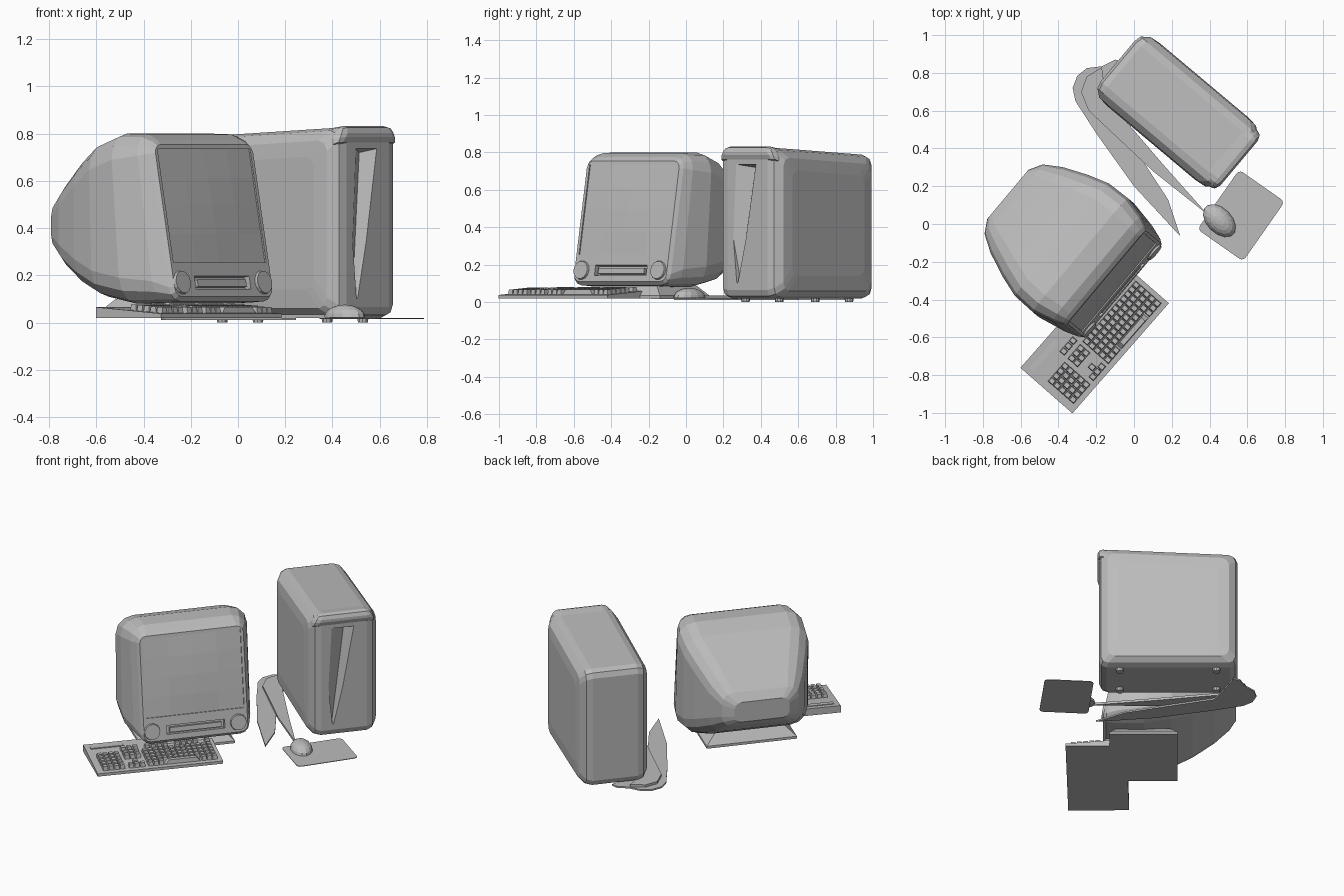
import bpy, bmesh, math
from mathutils import Matrix, Vector

if "Cube" in bpy.data.objects:
    bpy.data.objects.remove(bpy.data.objects["Cube"], do_unlink=True)

grey = bpy.data.materials.new("plain grey")
grey.use_nodes = True
GREY = (0.5, 0.5, 0.5, 1)
grey.diffuse_color = GREY
grey.node_tree.nodes["Principled BSDF"].inputs["Base Color"].default_value = GREY

YAW = math.radians(-40)  # local +x is the front of the machine


def finish(name, bm, origin=(0, 0, 0), yaw=YAW):
    bmesh.ops.recalc_face_normals(bm, faces=bm.faces)
    mesh = bpy.data.meshes.new(name)
    bm.to_mesh(mesh)
    bm.free()
    mesh.materials.append(grey)
    obj = bpy.data.objects.new(name, mesh)
    obj.location = origin
    obj.rotation_euler.z = yaw
    bpy.context.collection.objects.link(obj)
    return obj


def add_box(bm, center, size, taper=1.0, tilt=0.0):
    m = Matrix.Translation(center) @ Matrix.Rotation(tilt, 4, 'Y') @ Matrix.Diagonal((*size, 1))
    verts = bmesh.ops.create_cube(bm, size=1)["verts"]
    for v in verts:
        if v.co.z > 0:
            v.co.x *= taper
            v.co.y *= taper
        v.co = m @ v.co
    return verts


def prism(bm, outline, z0, z1):
    face = bm.faces.new([bm.verts.new((x, y, z0)) for x, y in outline])
    for v in bmesh.ops.extrude_face_region(bm, geom=[face])["geom"]:
        if isinstance(v, bmesh.types.BMVert):
            v.co.z = z1


def rounded(half, z0, z1, radius, steps):
    """Points (sideways, height) of a rectangle with rounded corners."""
    mid, tall = (z0 + z1) / 2, (z1 - z0) / 2
    for k, (sy, sz) in enumerate([(1, 1), (-1, 1), (-1, -1), (1, -1)]):
        for step in range(steps + 1):
            a = math.radians(90 * (k + step / steps))
            yield (sy * (half - radius) + radius * math.cos(a),
                   mid + sz * (tall - radius) + radius * math.sin(a))


def loft(bm, rings):
    for a, b in zip(rings, rings[1:]):
        for i in range(len(a)):
            j = (i + 1) % len(a)
            bm.faces.new((a[i], a[j], b[j], b[i]))
    bm.faces.new(rings[0])
    bm.faces.new(rings[-1])


def carve(obj, cutter):
    cutter.hide_render = True
    mod = obj.modifiers.new("carve", 'BOOLEAN')
    mod.operation = 'DIFFERENCE'
    mod.solver = 'EXACT'
    mod.object = cutter
    bpy.context.view_layer.objects.active = obj
    bpy.ops.object.modifier_apply(modifier=mod.name)
    bpy.data.objects.remove(cutter, do_unlink=True)


# Monitor shell: rounded sections from the leaning front to the narrow back
MON = (-0.055, -0.357, 0)
LEAN = 0.185
bm = bmesh.new()
loft(bm, [[bm.verts.new((-back - lean * (z - 0.1), y, z))
           for y, z in rounded(half, z0, z1, radius, 3)]
          for back, half, z0, z1, radius, lean in [
    (0.0, 0.322, 0.11, 0.755, 0.04, LEAN), (0.02, 0.337, 0.09, 0.775, 0.06, LEAN),
    (0.09, 0.362, 0.085, 0.797, 0.09, 0.15), (0.25, 0.393, 0.08, 0.80, 0.11, 0.08),
    (0.41, 0.388, 0.11, 0.757, 0.11, 0.03), (0.54, 0.352, 0.16, 0.69, 0.11, 0),
    (0.67, 0.297, 0.23, 0.595, 0.10, 0), (0.76, 0.24, 0.30, 0.52, 0.07, 0),
    (0.80, 0.17, 0.34, 0.47, 0.04, 0)]])
monitor = finish("monitor_shell", bm, MON)
TILT = -math.atan(LEAN)


def on_front(y, z, out=0.0):
    return Vector((out - LEAN * (z - 0.1), y, z))


bm = bmesh.new()
add_box(bm, on_front(0, 0.495), (0.016, 0.61, 0.49), tilt=TILT)
carve(monitor, finish("screen_cutter", bm, MON))
bm = bmesh.new()
add_box(bm, on_front(0, 0.17), (0.06, 0.36, 0.055), tilt=TILT)
carve(monitor, finish("slot_cutter", bm, MON))

# Gently domed screen glass
bm = bmesh.new()
bmesh.ops.create_grid(bm, x_segments=4, y_segments=4, size=1)
for v in bm.verts:
    y, h = v.co.x, v.co.y
    v.co = on_front(0.304 * y, 0.495 + 0.24 * h, 0.01 * (1 - y * y) * (1 - h * h) - 0.006)
finish("screen", bm, MON)

# Disc drive flap inside the slot
bm = bmesh.new()
add_box(bm, on_front(0, 0.165, -0.014), (0.02, 0.32, 0.03), tilt=TILT)
finish("drive_flap", bm, MON)

# Speakers
for side, name in ((-1, "right_speaker"), (1, "left_speaker")):
    bm = bmesh.new()
    place = Matrix.Translation(on_front(side * 0.268 - 0.004, 0.17)) @ Matrix.Rotation(
        math.pi / 2 + TILT, 4, 'Y')
    bmesh.ops.create_cone(bm, cap_ends=True, segments=14, radius1=0.054, radius2=0.048,
                          depth=0.024, matrix=place)
    finish(name, bm, MON)

# Monitor foot
bm = bmesh.new()
add_box(bm, (-0.245, -0.03, 0.028), (0.41, 0.56, 0.016))
add_box(bm, (-0.245, -0.03, 0.068), (0.41, 0.56, 0.064), taper=0.76)
finish("monitor_foot", bm, MON)

# Tower case: pillowed slab lofted from side to side, rising towards the front
TOWER = (0.231, 0.595, 0)
bm = bmesh.new()
layers = [(0.217, 0.30, 0.14, 0.69), (0.21, 0.365, 0.06, 0.755), (0.178, 0.405, 0.03, 0.795),
          (0.14, 0.415, 0.02, 0.807)]
sides = [(-w, *rest) for w, *rest in layers] + layers[::-1]
loft(bm, [[bm.verts.new((x, w, z + (0.02 * x / 0.4 if z > 0.4 else 0)))
           for x, z in rounded(half, z0, z1, 0.045, 2)] for w, half, z0, z1 in sides])
tower = finish("tower_case", bm, TOWER)

# Tapering recess down the front of the tower
bm = bmesh.new()
for p in [(0.46, -0.15, 0.75), (0.46, 0.1, 0.75), (0.46, -0.08, 0.07), (0.46, -0.06, 0.07),
          (0.36, 0.01, 0.72), (0.39, -0.07, 0.12)]:
    bm.verts.new(p)
bmesh.ops.convex_hull(bm, input=bm.verts[:])
carve(tower, finish("recess_cutter", bm, TOWER))

# Domed brow over the front of the tower
bm = bmesh.new()
for v in add_box(bm, (0.34, 0, 0.795), (0.17, 0.415, 0.085)):
    if v.co.x < 0.3:
        v.co.z -= 0.025
    if v.co.z > 0.8:
        v.co.y *= 0.8
bmesh.ops.bevel(bm, geom=bm.edges[:], offset=0.034, segments=2, profile=0.5, affect='EDGES')
finish("tower_brow", bm, TOWER)

# Tower feet
bm = bmesh.new()
for x in (-0.29, 0.29):
    for y in (-0.118, 0.118):
        bmesh.ops.create_cone(bm, cap_ends=True, segments=10, radius1=0.022, radius2=0.025,
                              depth=0.03, matrix=Matrix.Translation((x, y, 0.015)))
finish("tower_feet", bm, TOWER)

# Keyboard: wedge body; local x runs along it, y runs from front to back
KEYS, KEY_YAW = (-0.325, -1.0, 0), math.radians(48.8)


def deck(y):
    return 0.038 + 0.075 * y


bm = bmesh.new()
for v in add_box(bm, (0.385, 0.182, 0.03), (0.775, 0.366, 0.02)):
    if v.co.z > 0.03:
        v.co.z = deck(v.co.y)
finish("keyboard_body", bm, KEYS, KEY_YAW)

bm = bmesh.new()


def key(x, y, w=0.031, d=0.034):
    add_box(bm, (x, y, deck(y) + 0.011), (w, d, 0.028), taper=0.78)


for row in range(5):
    y = 0.045 + 0.037 * row
    for col in range(4):  # number pad
        key(0.055 + 0.035 * col, y)
    for col in range(13):  # letter block
        if row or col < 3 or col > 9:
            key(0.335 + 0.033 * col, y)
key(0.533, 0.045, 0.22)  # space bar
for col in range(3):  # arrow and page keys
    key(0.215 + 0.035 * col, 0.045)
    for y in (0.156, 0.193):
        key(0.215 + 0.035 * col, y)
key(0.25, 0.082)
for col in range(15):  # function row
    if col % 5 != 3:
        key(0.215 + 0.037 * col, 0.25)
finish("keyboard_keys", bm, KEYS, KEY_YAW)

bm = bmesh.new()
add_box(bm, (0.13, 0.315, deck(0.315) + 0.002), (0.2, 0.03, 0.006))
finish("keyboard_strip", bm, KEYS, KEY_YAW)

# Mouse pad with rounded corners
bm = bmesh.new()
add_box(bm, (0, 0, 0.018), (0.385, 0.295, 0.004))
bmesh.ops.bevel(bm, geom=[e for e in bm.edges if abs(e.verts[0].co.z - e.verts[1].co.z) > 0.001],
                offset=0.025, segments=3, profile=0.5, affect='EDGES')
finish("mouse_pad", bm, (0.567, 0.045, 0), math.radians(-125))

# Mouse
bm = bmesh.new()
bmesh.ops.create_uvsphere(bm, u_segments=14, v_segments=10, radius=1)
for v in bm.verts:
    v.co = (0.104 * v.co.x, 0.066 * v.co.y, 0.022 + 0.054 * max(v.co.z, 0))
bmesh.ops.remove_doubles(bm, verts=bm.verts, dist=0.0005)
finish("mouse", bm, (0.452, 0.018, 0), math.radians(-45))

# Flat cables on the table
bm = bmesh.new()
prism(bm, [(-0.325, 0.72), (-0.31, 0.65), (-0.2, 0.48), (0, 0.2), (0.245, -0.065), (0.18, 0.13),
           (0.03, 0.36), (-0.13, 0.6), (-0.1, 0.72), (-0.06, 0.86), (-0.1, 0.87), (-0.17, 0.835),
           (-0.25, 0.825), (-0.3, 0.785)], 0.01, 0.02)
finish("keyboard_cable", bm, yaw=0)
bm = bmesh.new()
prism(bm, [(0.39, 0.05), (0.1, 0.28), (-0.24, 0.6), (-0.28, 0.7), (-0.25, 0.78), (-0.17, 0.83),
           (-0.15, 0.67), (0.15, 0.32)], 0.02, 0.035)
finish("mouse_cable", bm, yaw=0)
